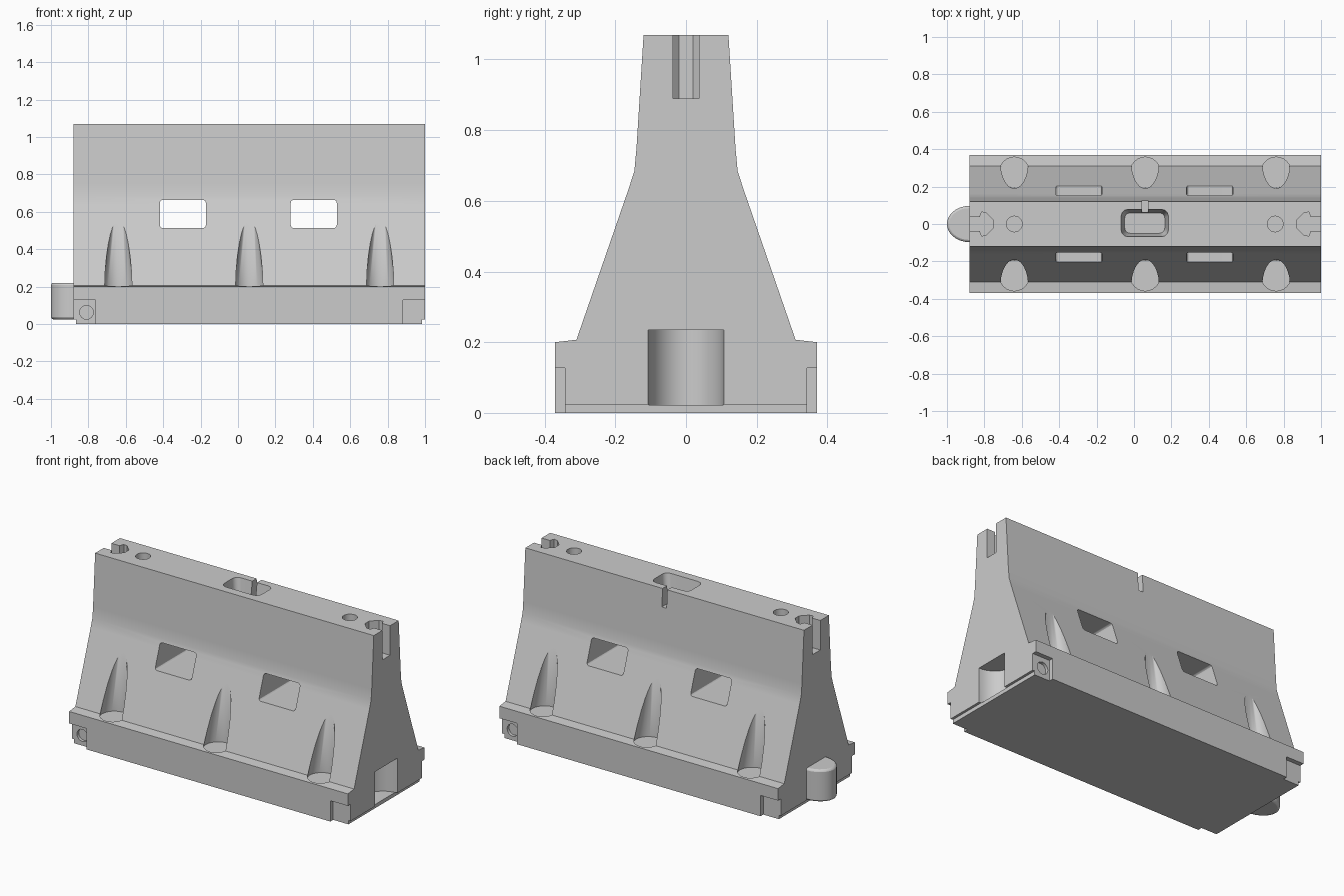
import bpy, bmesh, math
from mathutils import Vector

cube = bpy.data.objects.get("Cube")
if cube:
    bpy.data.objects.remove(cube, do_unlink=True)

grey = bpy.data.materials.new("light grey plastic")
COLOUR = (0.6, 0.6, 0.6, 1)
grey.diffuse_color = COLOUR
grey.use_nodes = True
grey.node_tree.nodes["Principled BSDF"].inputs["Base Color"].default_value = COLOUR

X0, X1, TOP = -0.88, 1.0, 1.07
MID = (X0 + X1) / 2


def loft(name, first, last):
    """Solid between two matching rings of points."""
    bm = bmesh.new()
    a = [bm.verts.new(p) for p in first]
    b = [bm.verts.new(p) for p in last]
    bm.faces.new(a)
    bm.faces.new(b)
    for i in range(len(a)):
        j = (i + 1) % len(a)
        bm.faces.new((a[i], a[j], b[j], b[i]))
    bmesh.ops.recalc_face_normals(bm, faces=bm.faces)
    mesh = bpy.data.meshes.new(name)
    bm.to_mesh(mesh)
    bm.free()
    mesh.materials.append(grey)
    obj = bpy.data.objects.new(name, mesh)
    bpy.context.scene.collection.objects.link(obj)
    return obj


def prism(name, outline, axis, lo, hi):
    """Extrude a 2D outline along an axis."""
    def ring(d):
        return [Vector(p[:axis] + (d,) + p[axis:]) for p in outline]
    return loft(name, ring(lo), ring(hi))


def ellipse(cx, cy, rx, ry, n=24, start=0.0, sweep=2 * math.pi):
    steps = n if sweep > 6 else n - 1
    return [(cx + rx * math.cos(start + sweep * i / steps),
             cy + ry * math.sin(start + sweep * i / steps)) for i in range(n)]


def rounded(u0, u1, v0, v1, r, n=4):
    """Rounded rectangle outline."""
    pts = []
    for k, (u, v) in enumerate([(u1 - r, v1 - r), (u0 + r, v1 - r),
                                (u0 + r, v0 + r), (u1 - r, v0 + r)]):
        pts += ellipse(u, v, r, r, n, k * math.pi / 2, math.pi / 2)
    return pts


def box(u0, u1, v0, v1):
    return [(u0, v0), (u1, v0), (u1, v1), (u0, v1)]


# Body: wide foot, sloped flanks, narrow upper wall
half = [(0.37, 0.0), (0.37, 0.2), (0.31, 0.207), (0.162, 0.635),
        (0.146, 0.685), (0.14, 0.75), (0.12, TOP)]
body = prism("barrier_body", half + [(-y, z) for y, z in reversed(half)], 0, X0, X1)

cutters = []

# Forklift windows through the body
for x in (-0.295, 0.405):
    cutters.append(prism("window_cutter", rounded(x - 0.123, x + 0.123, 0.513, 0.663, 0.015),
                         1, -0.5, 0.5))

# Tapered flutes in both flanks
for x in (-0.64, 0.06, 0.76):
    for s in (-1, 1):
        low = [(u, v, 0.192) for u, v in ellipse(x, s * 0.277, 0.083, 0.083)]
        high = [(u, v, 0.6) for u, v in ellipse(x, s * 0.225, 0.035, 0.035)]
        cutters.append(loft("flute_cutter", low, high))

# Filler pocket on the top, with its drain slot to the back
cutters.append(loft("pocket_cutter",
                    [(*p, 0.95) for p in rounded(-0.05, 0.165, -0.05, 0.06, 0.03)],
                    [(*p, 1.1) for p in rounded(-0.073, 0.188, -0.072, 0.082, 0.035)]))
cutters.append(prism("slot_cutter", box(0.042, 0.074, 0.0, 0.3), 2, 0.96, 1.2))

# Round top holes
for x in (-0.64, 0.755):
    cutters.append(prism("hole_cutter", ellipse(x, 0, 0.042, 0.042), 2, 0.95, 1.2))

# Keyhole joints in the top of both ends
key = [(-0.1, 0.037), (0.055, 0.037), (0.065, 0.064), (0.09, 0.06), (0.13, 0.02)]
for end, d in ((X0, 1), (X1, -1)):
    outline = [(end + d * u, v) for u, v in key]
    outline += [(x, -y) for x, y in reversed(outline)]
    cutters.append(prism("keyhole_cutter", outline, 2, 0.89, 1.2))

# Rounded socket in one end
socket = [(1.1, 0.107)] + ellipse(X1, 0, 0.125, 0.107, 16, math.pi / 2, math.pi) + [(1.1, -0.107)]
cutters.append(prism("socket_cutter", socket, 2, 0.023, 0.235))

# Undercut below both ends
for a, b in ((X0 - 0.1, X0 + 0.013), (X1 - 0.015, X1 + 0.1)):
    cutters.append(prism("undercut_cutter", box(a, b, -0.5, 0.5), 2, -0.1, 0.024))

# Corner recesses, with a round plug seat on opposite corners
for s in (-1, 1):
    for d in (-1, 1):
        end = X1 if d > 0 else X0
        x = sorted((end - d * 0.118, end + d * 0.1))
        y = sorted((s * 0.343, s * 0.5))
        cutters.append(prism("corner_cutter", box(*x, *y), 2, -0.1, 0.127))
        if s == d:
            cutters.append(prism("plug_cutter", ellipse(end - d * 0.07, 0.062, 0.037, 0.037, 16),
                                 1, *sorted((s * 0.325, s * 0.5))))

# Apply all cuts
for c in cutters:
    c.hide_render = True
    m = body.modifiers.new("cut", "BOOLEAN")
    m.object = c
    m.operation = "DIFFERENCE"
    m.solver = "EXACT"
bpy.context.view_layer.update()
graph = bpy.context.evaluated_depsgraph_get()
cut_mesh = bpy.data.meshes.new_from_object(body.evaluated_get(graph))
body.modifiers.clear()
body.data = cut_mesh
for c in cutters:
    bpy.data.objects.remove(c, do_unlink=True)

# Tongue on the other end, with softened edges
tongue_outline = [(X0 + 0.02, 0.097)] + ellipse(X0, 0, 0.12, 0.097, 16, math.pi / 2, math.pi)
tongue_outline += [(X0 + 0.02, -0.097)]
tongue = prism("end_tongue", tongue_outline, 2, 0.025, 0.22)
soft = tongue.modifiers.new("soft edges", "BEVEL")
soft.width = 0.012
soft.segments = 2
soft.limit_method = "ANGLE"
soft.angle_limit = math.radians(50)

# Smooth shading with sharp edges kept
for obj in (body, tongue):
    bpy.ops.object.select_all(action="DESELECT")
    obj.select_set(True)
    bpy.context.view_layer.objects.active = obj
    bpy.ops.object.shade_smooth_by_angle(angle=math.radians(30))
    w = obj.modifiers.new("even normals", "WEIGHTED_NORMAL")
    w.keep_sharp = True
